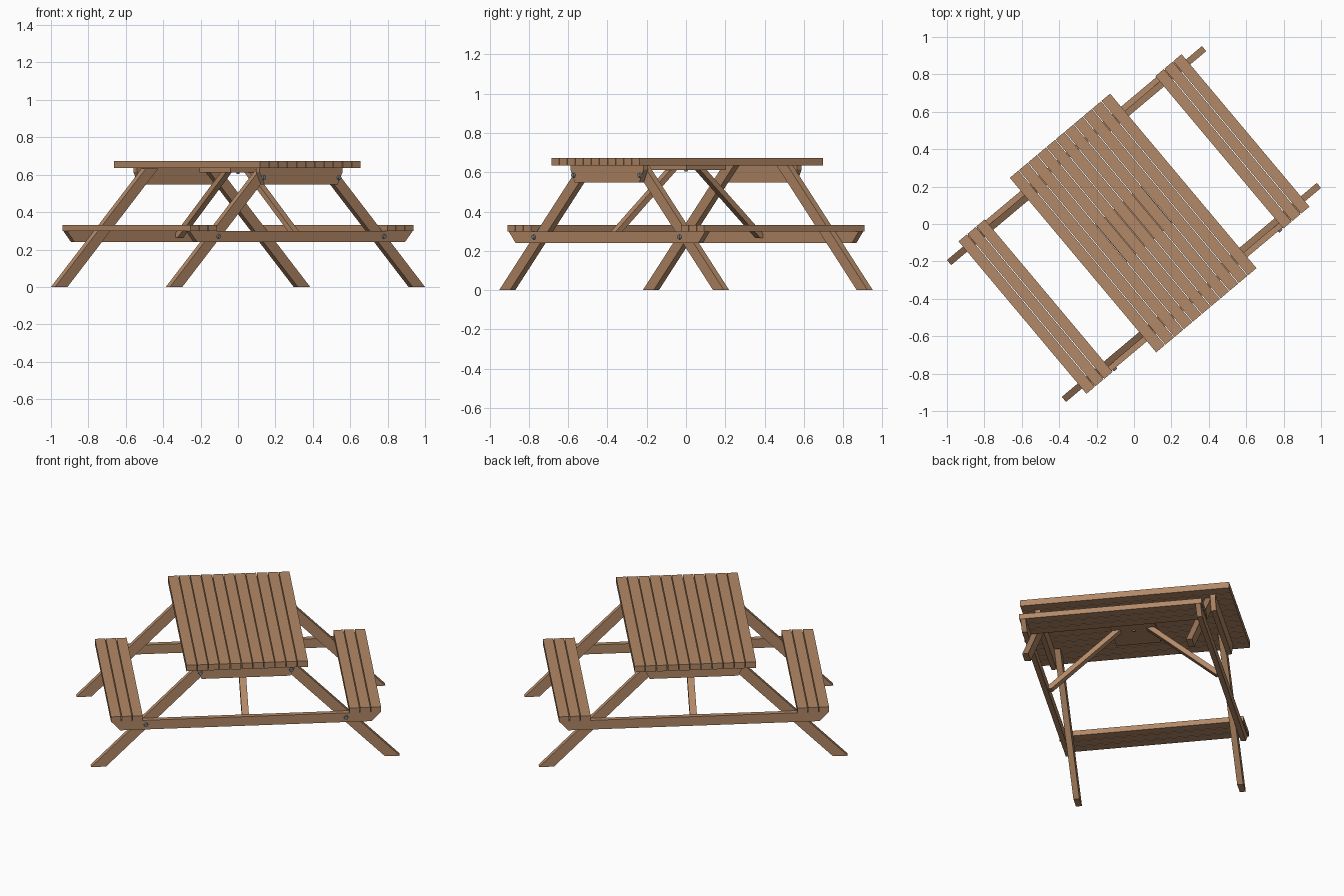
import bpy, bmesh, math
from mathutils import Matrix, Vector

if "Cube" in bpy.data.objects:
    bpy.data.objects.remove(bpy.data.objects["Cube"])

TURN = Matrix.Rotation(math.radians(40), 4, 'Z')   # whole table stands turned


def material(name, rgb):
    m = bpy.data.materials.new(name)
    m.diffuse_color = (*rgb, 1)
    m.use_nodes = True
    m.node_tree.nodes["Principled BSDF"].inputs["Base Color"].default_value = m.diffuse_color
    return m


wood = material("brown wood", (0.45, 0.25, 0.135))
steel = material("grey steel", (0.20, 0.24, 0.27))


def finish(name, bm, mat):
    bmesh.ops.recalc_face_normals(bm, faces=bm.faces)
    bm.transform(TURN)
    me = bpy.data.meshes.new(name)
    bm.to_mesh(me)
    bm.free()
    me.materials.append(mat)
    ob = bpy.data.objects.new(name, me)
    bpy.context.collection.objects.link(ob)
    return ob


def prism(name, profile, a, b, axis='v'):
    """Extrude a (horizontal, z) profile from a to b along v (length) or u (width)."""
    bm = bmesh.new()

    def ring(d):
        return [bm.verts.new((h, d, z) if axis == 'v' else (d, h, z)) for h, z in profile]
    r0, r1 = ring(a), ring(b)
    n = len(profile)
    bm.faces.new(r0)
    bm.faces.new(r1[::-1])
    for i in range(n):
        j = (i + 1) % n
        bm.faces.new((r0[i], r0[j], r1[j], r1[i]))
    return finish(name, bm, wood)


def board(name, u0, u1, v0, v1, z0, z1):
    return prism(name, [(u0, z0), (u1, z0), (u1, z1), (u0, z1)], v0, v1)


def bolt(name, centre, axis, radius=0.014, depth=0.016):
    bm = bmesh.new()
    rot = Vector((0, 0, 1)).rotation_difference(Vector(axis)).to_matrix().to_4x4()
    bmesh.ops.create_cone(bm, cap_ends=True, segments=12, radius1=radius,
                          radius2=radius * 0.75, depth=depth,
                          matrix=Matrix.Translation(centre) @ rot)
    finish(name, bm, steel)


# table top planks
pitch = 0.704 / 11
for i in range(11):
    u = (i - 5) * pitch
    board(f"top_plank_{i + 1}", u - pitch / 2 + 0.002, u + pitch / 2 - 0.002,
          -0.602, 0.616, 0.635, 0.673)

# bench planks
for side in (-1, 1):
    for i in range(3):
        u = side * (0.687 + (i - 1) * 0.0623)
        board(f"bench_plank_{'left' if side < 0 else 'right'}_{i + 1}",
              u - 0.029, u + 0.029, -0.532, 0.532, 0.298, 0.331)

for end in (-1, 1):
    tag = "front" if end < 0 else "back"
    # splayed legs, 45 degrees
    for side in (-1, 1):
        top = 0.634
        prof = [(side * (0.847 - z + w), z)
                for z, w in ((0, -0.043), (0, 0.043), (top, 0.043), (top, -0.043))]
        prism(f"{tag}_leg_{'left' if side < 0 else 'right'}", prof, end * 0.46, end * 0.495)
    # bench rail and table cleat on the outside of the legs
    prism(f"{tag}_bench_rail", [(-0.725, 0.24), (0.725, 0.24), (0.778, 0.298), (-0.778, 0.298)],
          end * 0.495, end * 0.525)
    prism(f"{tag}_top_cleat", [(-0.255, 0.547), (0.255, 0.547), (0.29, 0.615),
                               (0.29, 0.635), (-0.29, 0.635), (-0.29, 0.615)],
          end * 0.495, end * 0.525)
    # diagonal brace from the centre plate to the bench rail
    prism(f"{tag}_brace", [(end * v, z) for v, z in (
        (0.073, 0.615), (0.117, 0.615), (0.495, 0.288), (0.495, 0.265), (0.477, 0.265))],
        -0.02, 0.02, 'u')

# plate under the table top
board("centre_plate", -0.16, 0.16, -0.13, 0.13, 0.612, 0.635)
bolt("plate_bolt", (0, 0, 0.609), (0, 0, -1), 0.01, 0.008)

# bolts on the front frame
for side in (-1, 1):
    bolt("cleat_bolt", (side * 0.262, -0.527, 0.585), (0, -1, 0))
    bolt("rail_bolt", (side * 0.577, -0.527, 0.27), (0, -1, 0))
